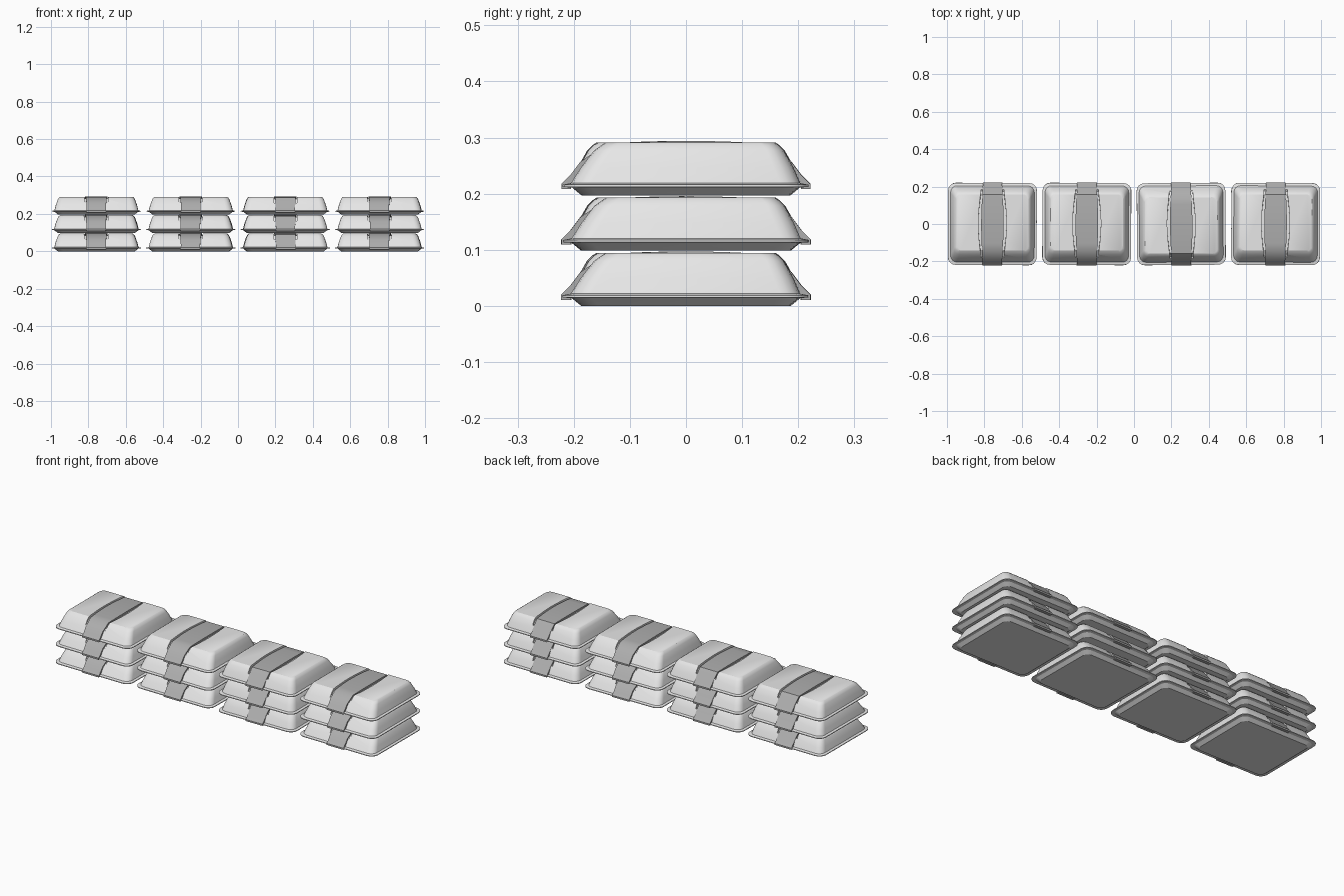
import bpy, bmesh, math, random

cube = bpy.data.objects.get("Cube")
if cube:
    bpy.data.objects.remove(cube, do_unlink=True)
random.seed(4)


def material(name, v):
    m = bpy.data.materials.new(name)
    m.use_nodes = True
    m.diffuse_color = (v, v, v, 1)
    m.node_tree.nodes["Principled BSDF"].inputs["Base Color"].default_value = (v, v, v, 1)
    return m


white = material("white foam", 0.8)
grey = material("grey paper", 0.42)


def make_object(name, bm, mat):
    bmesh.ops.recalc_face_normals(bm, faces=bm.faces)
    me = bpy.data.meshes.new(name)
    bm.to_mesh(me)
    bm.free()
    me.materials.append(mat)
    ob = bpy.data.objects.new(name, me)
    bpy.context.collection.objects.link(ob)
    return ob


def smooth(ob, angle):
    bpy.ops.object.select_all(action='DESELECT')
    ob.select_set(True)
    bpy.context.view_layer.objects.active = ob
    bpy.ops.object.shade_smooth_by_angle(angle=math.radians(angle))


def rounded_loft(name, rings, mat, steps=4):
    # Stack of rounded rectangles: half x, half y, height, corner radius, y shift
    bm = bmesh.new()
    loops = []
    for hx, hy, z, r, dy in rings:
        loop = []
        for q, (sx, sy) in enumerate([(1, 1), (-1, 1), (-1, -1), (1, -1)]):
            for i in range(steps + 1):
                a = math.pi / 2 * (q + i / steps)
                loop.append(bm.verts.new((sx * (hx - r) + r * math.cos(a),
                                          sy * (hy - r) + r * math.sin(a) + dy, z)))
        loops.append(loop)
    for a, b in zip(loops, loops[1:]):
        for i in range(len(a)):
            j = (i + 1) % len(a)
            bm.faces.new((a[i], a[j], b[j], b[i]))
    bm.faces.new(loops[0][::-1])
    bm.faces.new(loops[-1])
    return make_object(name, bm, mat)


def strip(name, outer, inner, half_width, mat):
    # Closed band between two paths in the y-z plane, with varying width
    bm = bmesh.new()
    rows = []
    for (y, z), (yi, zi) in zip(outer, inner):
        w = half_width(y)
        rows.append([bm.verts.new(c) for c in
                     ((-w, y, z), (w, y, z), (w, yi, zi), (-w, yi, zi))])
    for a, b in zip(rows, rows[1:]):
        for i in range(4):
            j = (i + 1) % 4
            bm.faces.new((a[i], a[j], b[j], b[i]))
    bm.faces.new(rows[0])
    bm.faces.new(rows[-1])
    return make_object(name, bm, mat)


def arch(side, top_y, top_z, bulge, n=8):
    # Path up one side, across the top and down the other
    top = [(top_y * (2 * i / n - 1), top_z + bulge * (1 - (2 * i / n - 1) ** 2))
           for i in range(n + 1)]
    return ([(-y, z) for y, z in side] + [(y + 0.008, z) for y, z in top]
            + [(y, z) for y, z in side[::-1]])


# Foam box: tray, thin rim and domed lid
box = rounded_loft("foam_box", [
    (0.205, 0.185, 0.0, 0.03, 0),
    (0.223, 0.202, 0.014, 0.035, 0),
    (0.237, 0.219, 0.015, 0.04, 0),
    (0.237, 0.219, 0.019, 0.04, 0),
    (0.224, 0.204, 0.022, 0.035, 0),
    (0.217, 0.189, 0.05, 0.035, 0.003),
    (0.206, 0.169, 0.08, 0.03, 0.006),
    (0.2, 0.157, 0.09, 0.028, 0.008),
    (0.193, 0.15, 0.0945, 0.025, 0.008)], white)

# Curved channel across the lid
cutter = strip("channel_cutter",
               arch([(0.22, 0.07)], 0.19, 0.11, 0.01),
               arch([(0.175, 0.06)], 0.147, 0.084, 0.002),
               lambda y: 0.062 + 0.013 * math.cos(min(abs(y) / 0.2, 1) * math.pi / 2), white)
cutter.hide_render = True
cutter.hide_viewport = False
mod = box.modifiers.new("channel", 'BOOLEAN')
mod.operation = 'DIFFERENCE'
mod.solver = 'EXACT'
mod.object = cutter
dg = bpy.context.evaluated_depsgraph_get()
box_mesh = bpy.data.meshes.new_from_object(box.evaluated_get(dg))
box.modifiers.clear()
box.data = box_mesh
bpy.data.objects.remove(cutter, do_unlink=True)
smooth(box, 28)

# Paper band hugging the box from rim to rim
side = [(0.222, 0.011), (0.222, 0.02), (0.206, 0.036), (0.188, 0.06)]
inner_side = [(0.205, 0.011), (0.205, 0.02), (0.196, 0.034), (0.178, 0.056)]
band = strip("paper_band",
             arch(side, 0.15, 0.091, 0.006),
             arch(inner_side, 0.145, 0.08, 0.005),
             lambda y: 0.052 + 0.008 * math.cos(min(abs(y) / 0.2, 1) * math.pi / 2), grey)
smooth(band, 30)

# Four stacks of three
for col in range(4):
    for layer in range(3):
        turn = random.uniform(-0.012, 0.012) + (math.pi if col == 2 else 0)
        for part in (box, band):
            ob = part.copy()
            ob.name = f"{part.name}_{col + 1}_{layer + 1}"
            ob.location = (-0.757 + col * 0.5047, 0, layer * 0.0985)
            ob.rotation_euler.z = turn
            bpy.context.collection.objects.link(ob)
for part in (box, band):
    bpy.data.objects.remove(part, do_unlink=True)
